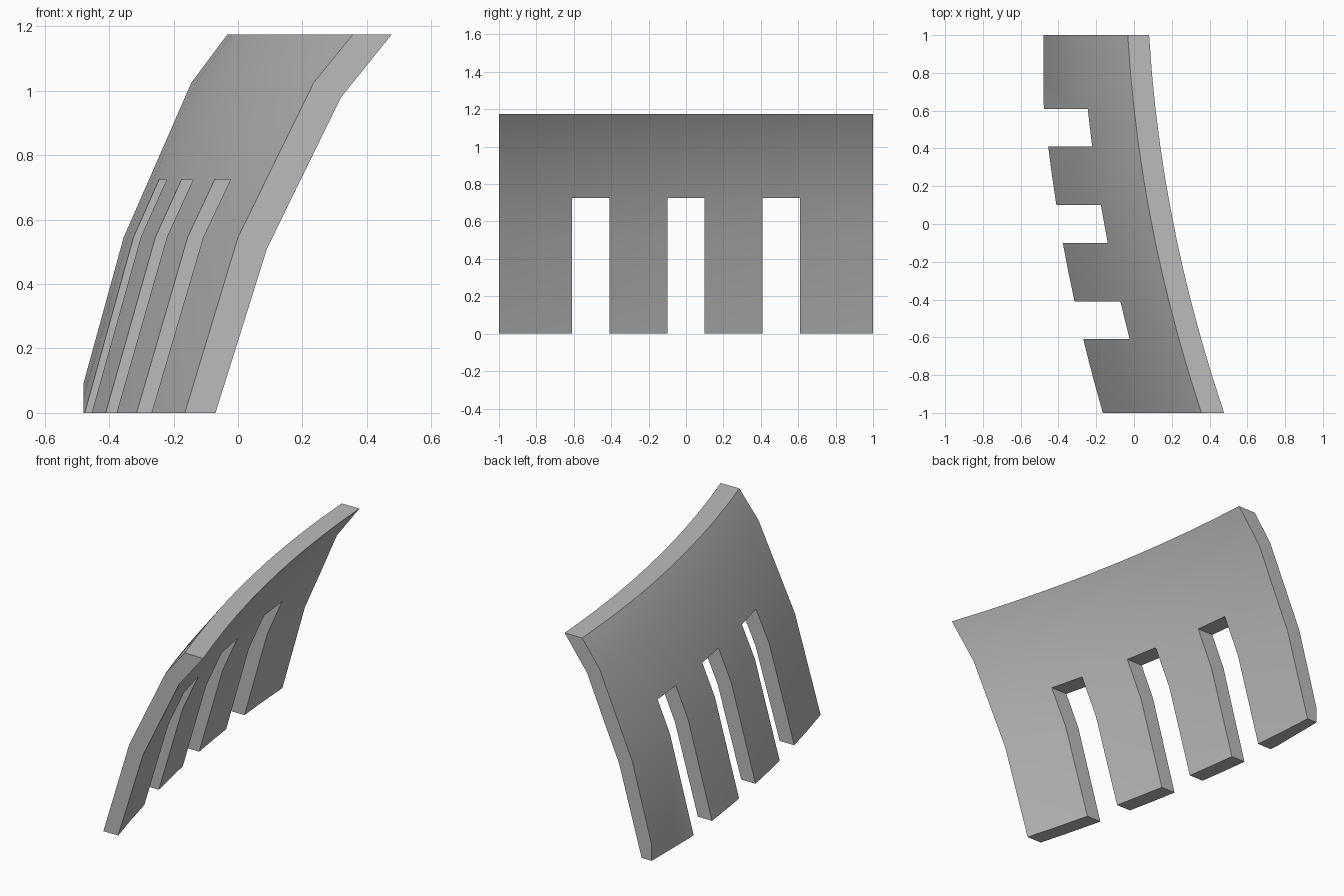
import bpy, bmesh, math

cube = bpy.data.objects.get("Cube")
if cube:
    bpy.data.objects.remove(cube)

grey = bpy.data.materials.new("plain grey")
grey.use_nodes = True
colour = (0.5, 0.5, 0.5, 1)
grey.diffuse_color = colour
grey.node_tree.nodes["Principled BSDF"].inputs["Base Color"].default_value = colour

# Bent profile at the front end: x, z, and how far each row sweeps towards -x
outer = [(-0.165, 0, .34), (0, .545, .355), (.088, .725, .364), (.235, 1.025, .38), (.357, 1.175, .39)]
inner = [(-0.07, 0, .345), (.09, .51, .36), (.195, .725, .37), (.32, .98, .385), (.477, 1.175, .397)]
# Stations along the panel; slots start and end on stations
ys = [-1, -.8, -.61, -.41, -.25, -.1, .1, .25, .41, .61, .8, 1]
slot_centres = (-.51, 0, .51)
slot_rows = 2


def sweep(y):
    t = (y + 1) / 2
    return 1.7 * t - .7 * t * t


def is_slot(row, col):
    mid = (ys[col] + ys[col + 1]) / 2
    return row < slot_rows and any(abs(mid - c) < .05 for c in slot_centres)


bm = bmesh.new()
skins = [[[bm.verts.new((x - s * sweep(y), y, z)) for y in ys] for x, z, s in profile]
         for profile in (outer, inner)]
partner = {a: b for ra, rb in zip(*skins) for a, b in zip(ra, rb)}

# Curved outer and inner skins, leaving the slots open
outer_faces = []
for r in range(len(outer) - 1):
    for c in range(len(ys) - 1):
        if not is_slot(r, c):
            g = skins[0]
            quad = [g[r][c], g[r][c + 1], g[r + 1][c + 1], g[r + 1][c]]
            outer_faces.append(bm.faces.new(quad))
            bm.faces.new([partner[v] for v in reversed(quad)])

# Walls around the rim and inside the slots
rim = {e for f in outer_faces for e in f.edges if e.is_boundary}
for e in rim:
    a, b = e.verts
    bm.faces.new((a, b, partner[b], partner[a]))
bmesh.ops.delete(bm, geom=[v for v in bm.verts if not v.link_faces], context='VERTS')

# Upright trim on the low back corner
cut = bmesh.ops.bisect_plane(bm, geom=bm.verts[:] + bm.edges[:] + bm.faces[:],
                             plane_co=(-.48, 0, 0), plane_no=(-1, 0, 0), clear_outer=True)
bmesh.ops.holes_fill(bm, edges=[e for e in bm.edges if e.is_boundary], sides=0)
bmesh.ops.recalc_face_normals(bm, faces=bm.faces[:])

mesh = bpy.data.meshes.new("slotted_panel")
bm.to_mesh(mesh)
bm.free()
mesh.materials.append(grey)
panel = bpy.data.objects.new("slotted_panel", mesh)
bpy.context.collection.objects.link(panel)
bpy.ops.object.select_all(action='DESELECT')
panel.select_set(True)
bpy.context.view_layer.objects.active = panel
bpy.ops.object.shade_smooth_by_angle(angle=math.radians(30))
